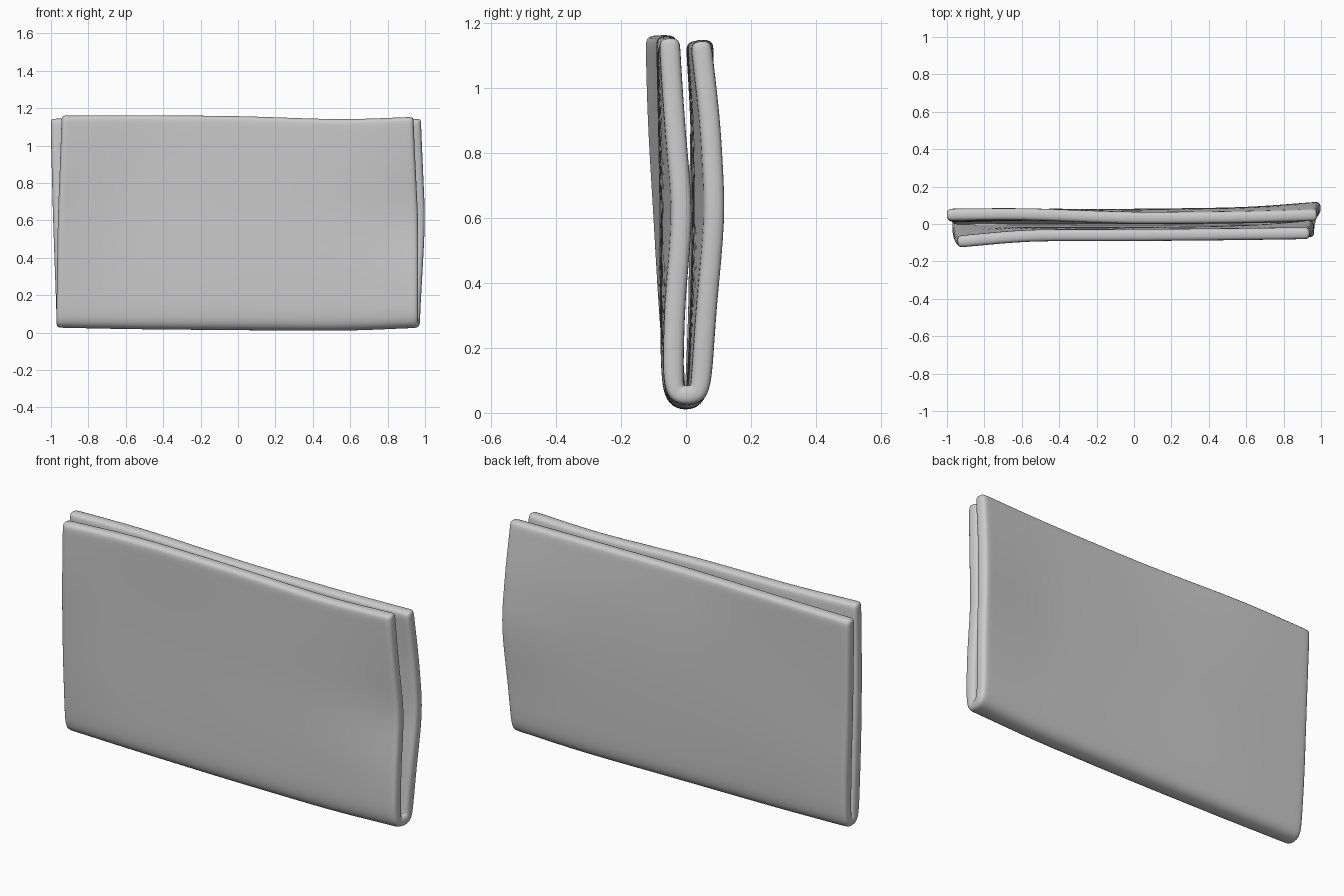
import bpy, bmesh, math

if "Cube" in bpy.data.objects:
    bpy.data.objects.remove(bpy.data.objects["Cube"])

THICK = 0.064
U_KEYS = [-1, -0.6, 0, 0.6, 1]          # stations along the width
Z_KEYS = [0.1, 0.35, 0.6, 0.9, 1.13]    # stations up each layer

# depth of each layer's middle surface: one row per width station
FRONT = [[-.035, -.055, -.070, -.090, -.095],
         [-.040, -.045, -.045, -.050, -.060],
         [-.045, -.050, -.050, -.055, -.060],
         [-.040, -.045, -.040, -.050, -.055],
         [-.040, -.035, -.006, -.035, -.050]]
BACK = [[.030, .040, .040, .045, .050],
        [.035, .050, .050, .050, .055],
        [.035, .045, .050, .045, .030],
        [.040, .050, .058, .055, .035],
        [.048, .065, .093, .076, .047]]


def lerp(keys, vals, t):
    t = min(max(t, keys[0]), keys[-1])
    for i in range(len(keys) - 1):
        if t <= keys[i + 1]:
            f = (t - keys[i]) / (keys[i + 1] - keys[i])
            return vals[i] + f * (vals[i + 1] - vals[i])


def depth(table, u, z):
    return lerp(U_KEYS, [lerp(Z_KEYS, row, z) for row in table], u)


def width(u, z, back):
    """Wavy side edges: each layer has its own left and right limits."""
    zk = [0.1, 0.6, 1.1]
    left = lerp(zk, [-.972, -.99, -1.003] if back else [-.972, -.965, -.945], z)
    right = lerp(zk, [.975, 1.003, .98] if back else [.965, .965, .94], z)
    return left + (right - left) * (u + 1) / 2


def section(u):
    """U-shaped cross-section of the folded cloth at one width station."""
    top_f = lerp(U_KEYS, [1.162, 1.164, 1.160, 1.140, 1.155], u)
    top_b = lerp(U_KEYS, [1.145, 1.150, 1.145, 1.142, 1.145], u)
    low = lerp(U_KEYS, [.055, .046, .040, .036, .055], u)
    heights = [1.0, 0.97, 0.8, 0.66, 0.52, 0.32, 0.18, 0.11]
    pts = []
    for h in heights:
        z = h * top_f
        pts.append((width(u, z, False), depth(FRONT, u, z), z))
    # rounded fold at the bottom
    yf, yb = depth(FRONT, u, 0.1), depth(BACK, u, 0.1)
    mid, half = (yf + yb) / 2, (yb - yf) / 2
    for a in (150, 115, 65, 30):
        r = math.radians(a)
        pts.append((width(u, 0.1, a < 90), mid + half * math.cos(r),
                    0.085 - (0.085 - low) * 1.08 * math.sin(r)))
    for h in reversed(heights):
        z = h * top_b
        pts.append((width(u, z, True), depth(BACK, u, z), z))
    return pts


# folded cloth sheet
bm = bmesh.new()
stations = [-1, -.965, -.85, -.6, -.3, 0, .3, .6, .85, .965, 1]
cols = [[bm.verts.new(p) for p in section(u)] for u in stations]
for a, b in zip(cols, cols[1:]):
    for i in range(len(a) - 1):
        bm.faces.new((a[i], a[i + 1], b[i + 1], b[i]))
bmesh.ops.recalc_face_normals(bm, faces=bm.faces)
mesh = bpy.data.meshes.new("folded_cloth")
bm.to_mesh(mesh)
bm.free()
cloth = bpy.data.objects.new("folded_cloth", mesh)
bpy.context.collection.objects.link(cloth)

# thickness with soft rounded rims
solid = cloth.modifiers.new("thickness", 'SOLIDIFY')
solid.thickness, solid.offset = THICK, 0
sub = cloth.modifiers.new("soft", 'SUBSURF')
sub.levels = sub.render_levels = 2
for p in mesh.polygons:
    p.use_smooth = True

mat = bpy.data.materials.new("light grey")
mat.diffuse_color = (0.6, 0.6, 0.6, 1)
mat.use_nodes = True
mat.node_tree.nodes["Principled BSDF"].inputs["Base Color"].default_value = mat.diffuse_color
mesh.materials.append(mat)
